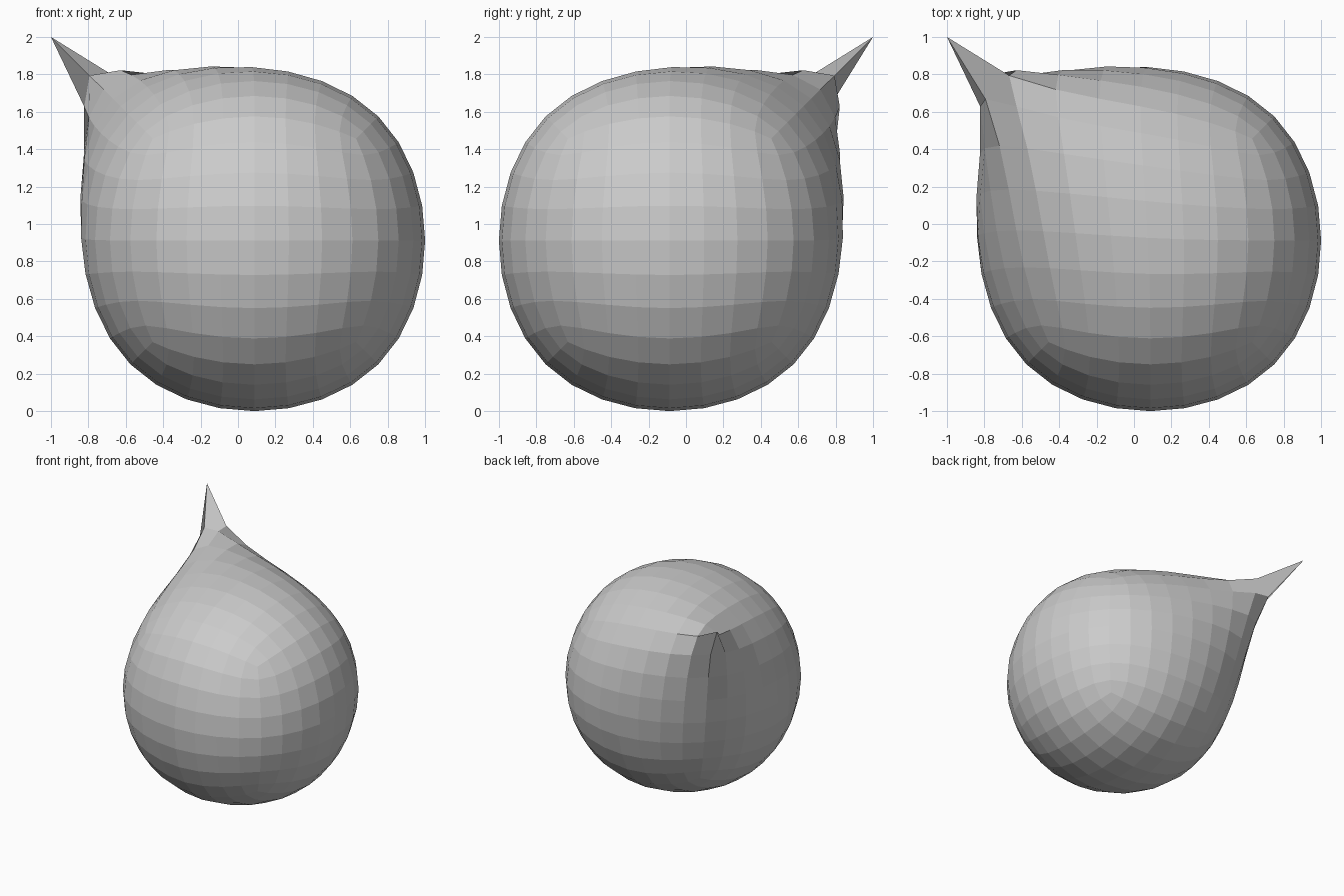
import bpy, bmesh
from mathutils import Vector

if "Cube" in bpy.data.objects:
    bpy.data.objects.remove(bpy.data.objects["Cube"])

# Subdivided cube whose one back-left-top corner is pinned into a spike
HALF = 1.0875
CENTRE = Vector((0.0875, -0.0875, 0.9125))

mesh = bpy.data.meshes.new("spiked_ball")
bm = bmesh.new()
bmesh.ops.create_cube(bm, size=2 * HALF)
bmesh.ops.translate(bm, verts=bm.verts, vec=CENTRE)
crease = bm.verts.layers.float.new("crease_vert")
for v in bm.verts:
    if v.co.x < CENTRE.x and v.co.y > CENTRE.y and v.co.z > CENTRE.z:
        v[crease] = 1.0
bm.to_mesh(mesh)
bm.free()

ball = bpy.data.objects.new("spiked_ball", mesh)
bpy.context.collection.objects.link(ball)

# Rounding, left flat shaded
sub = ball.modifiers.new("rounding", 'SUBSURF')
sub.levels = sub.render_levels = 3
